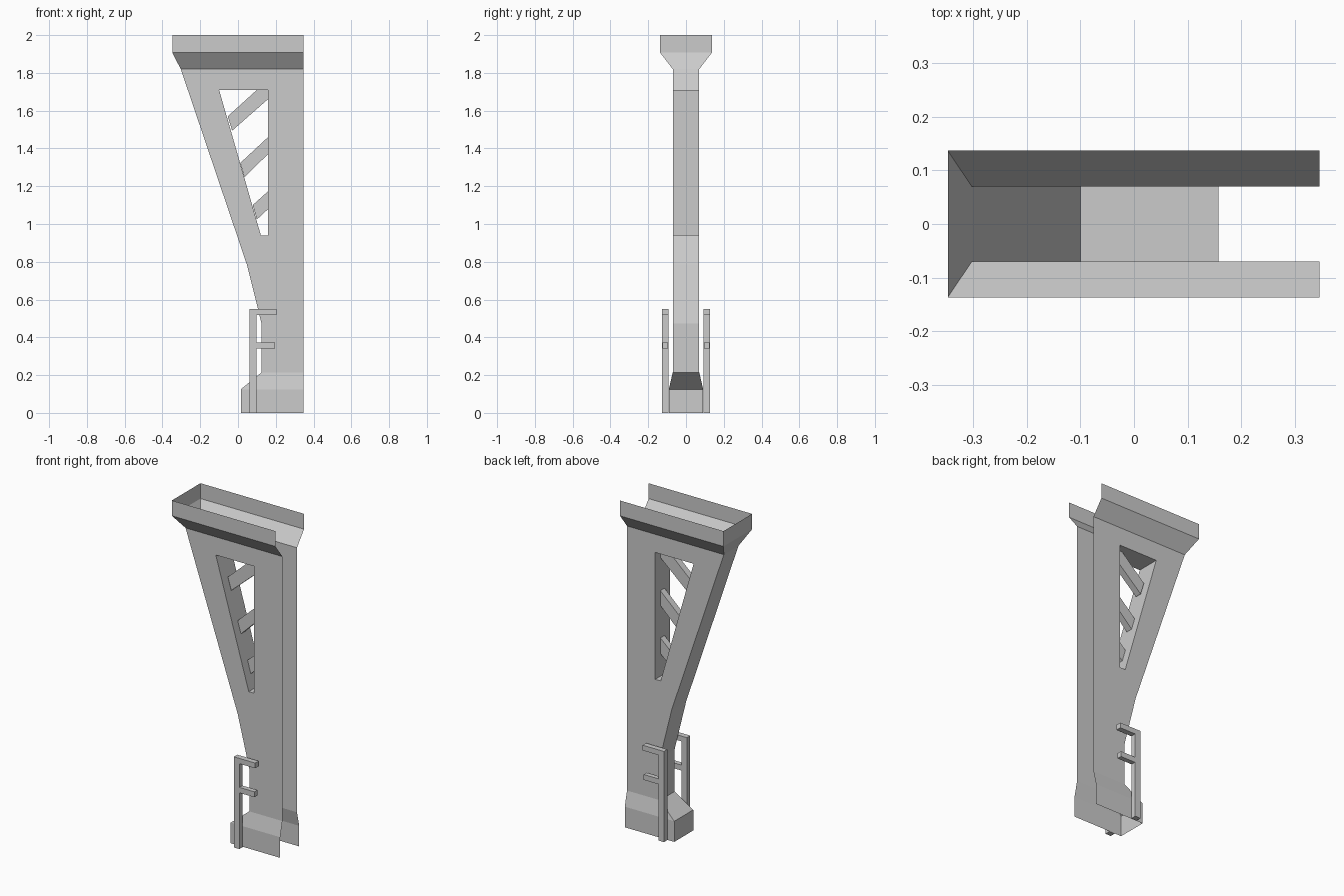
import bpy, bmesh

if "Cube" in bpy.data.objects:
    bpy.data.objects.remove(bpy.data.objects["Cube"])

XR = 0.347   # open right-hand edge of the shell


def finish(name, bm):
    bmesh.ops.remove_doubles(bm, verts=bm.verts, dist=0.0005)
    bmesh.ops.recalc_face_normals(bm, faces=bm.faces)
    me = bpy.data.meshes.new(name)
    bm.to_mesh(me)
    bm.free()
    ob = bpy.data.objects.new(name, me)
    bpy.context.collection.objects.link(ob)
    return ob


def face(bm, pts):
    bm.faces.new([bm.verts.new(p) for p in pts])


def prism(bm, outline, y0, y1):
    """Closed extrusion of an x-z outline between two y planes."""
    n = len(outline)
    for y in (y0, y1):
        face(bm, [(x, y, z) for x, z in outline])
    for i in range(n):
        (xa, za), (xb, zb) = outline[i], outline[(i + 1) % n]
        face(bm, [(xa, y0, za), (xb, y0, zb), (xb, y1, zb), (xa, y1, za)])


def rect(x0, x1, z0, z1):
    return [(x0, z0), (x1, z0), (x1, z1), (x0, z1)]


# Bracket shell: open top, bottom and right; levels are (left x, half depth, z)
levels = [(0.015, 0.091, 0), (0.015, 0.091, 0.125), (0.125, 0.07, 0.215),
          (0.125, 0.07, 0.472), (0.047, 0.07, 0.785), (-0.303, 0.07, 1.82),
          (-0.348, 0.137, 1.907), (-0.348, 0.137, 2.0)]
hole = [(0.121, 0.94), (0.158, 0.94), (0.158, 1.71), (-0.1, 1.71)]

bm = bmesh.new()
for i, ((xa, ha, za), (xb, hb, zb)) in enumerate(zip(levels, levels[1:])):
    face(bm, [(xa, -ha, za), (xa, ha, za), (xb, hb, zb), (xb, -hb, zb)])
    outer = [(xa, za), (XR, za), (XR, zb), (xb, zb)]
    for s in (-1, 1):
        if i == 4:   # pierced section, framed around the opening
            for k in range(4):
                j = (k + 1) % 4
                face(bm, [(x, s * ha, z) for x, z in
                          (outer[k], outer[j], hole[j], hole[k])])
        else:
            face(bm, [(xa, s * ha, za), (XR, s * ha, za),
                      (XR, s * hb, zb), (xb, s * hb, zb)])
# walls lining the opening
for k in range(4):
    (xa, za), (xb, zb) = hole[k], hole[(k + 1) % 4]
    face(bm, [(xa, -0.07, za), (xb, -0.07, zb), (xb, 0.07, zb), (xa, 0.07, za)])
finish("bracket_shell", bm)

# Diagonal slats across the opening
slats = [
    [(-0.054, 1.57), (-0.031, 1.494), (0.158, 1.66), (0.158, 1.71), (0.10, 1.71)],
    [(0.012, 1.323), (0.034, 1.248), (0.158, 1.369), (0.158, 1.459)],
    [(0.078, 1.1), (0.1, 1.024), (0.158, 1.078), (0.158, 1.172)],
]
for i, outline in enumerate(slats):
    bm = bmesh.new()
    prism(bm, outline, -0.02, 0.02)
    finish(f"slat_{i + 1}", bm)

# Side rails: a post with two arms, on each face
for side, s in (("front", -1), ("back", 1)):
    y0, y1 = sorted((s * 0.093, s * 0.126))
    bm = bmesh.new()
    prism(bm, [(0.06, 0), (0.097, 0), (0.097, 0.518), (0.203, 0.518),
               (0.203, 0.55), (0.06, 0.55)], y0, y1)
    finish(f"{side}_rail_post", bm)
    bm = bmesh.new()
    prism(bm, rect(0.097, 0.197, 0.34, 0.373), y0 + 0.002, y1 - 0.002)
    finish(f"{side}_rail_arm", bm)
